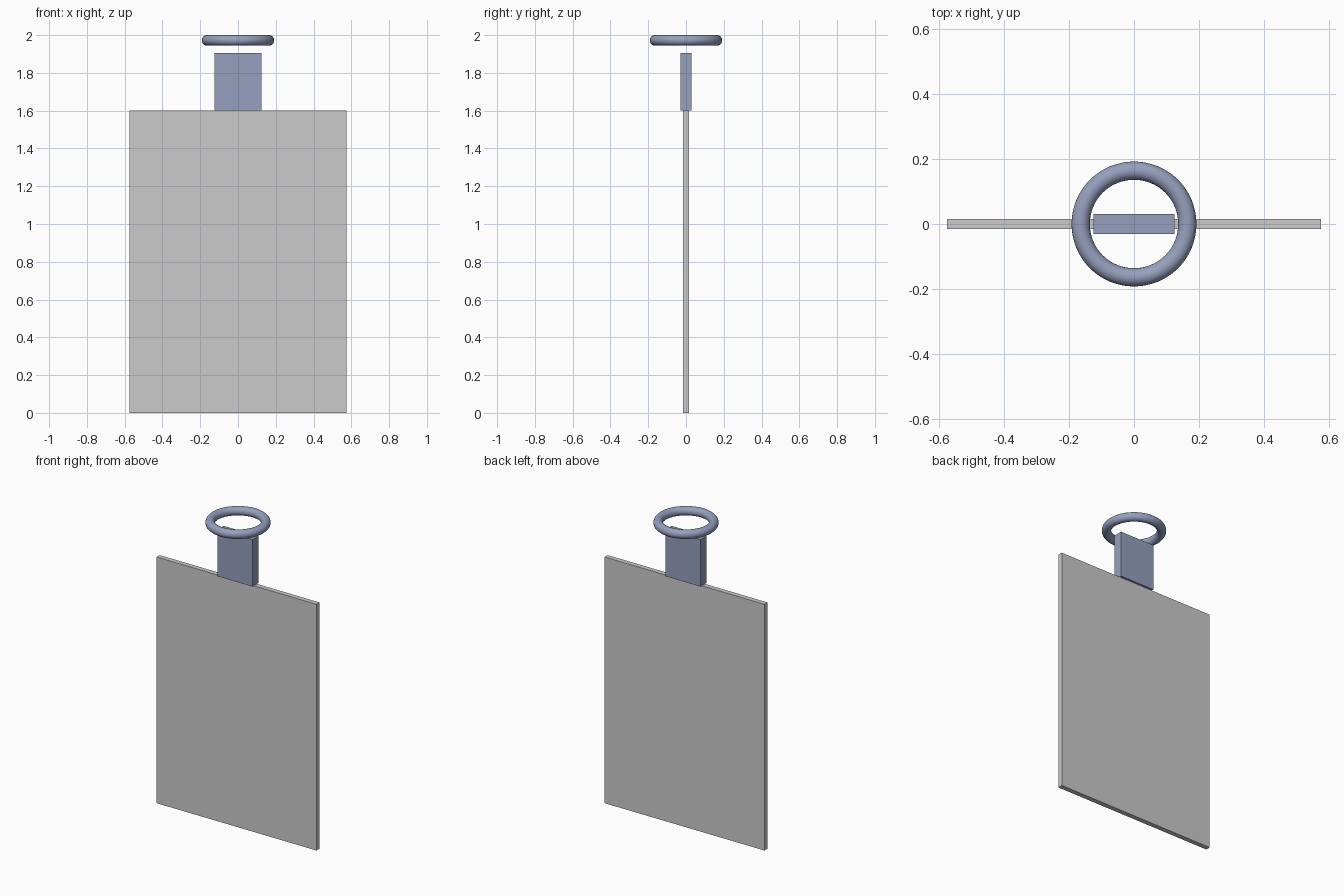
import bpy

cube = bpy.data.objects.get("Cube")
if cube:
    bpy.data.objects.remove(cube, do_unlink=True)


def make_material(name, colour):
    mat = bpy.data.materials.new(name)
    mat.use_nodes = True
    rgba = (*colour, 1)
    mat.diffuse_color = rgba
    mat.node_tree.nodes["Principled BSDF"].inputs["Base Color"].default_value = rgba
    return mat


def box(name, size, bottom, mat):
    bpy.ops.mesh.primitive_cube_add(size=1, location=(0, 0, bottom + size[2] / 2))
    obj = bpy.context.object
    obj.name = name
    obj.scale = size
    bpy.ops.object.transform_apply(location=False, rotation=False, scale=True)
    obj.data.materials.append(mat)
    return obj


card_grey = make_material("card grey", (0.6, 0.6, 0.6))
blue_metal = make_material("blue grey metal", (0.3, 0.35, 0.51))

# Flat card and the strap standing on its top edge
card = box("card", (1.15, 0.032, 1.6), 0, card_grey)
strap = box("strap", (0.25, 0.06, 0.305), 1.6, blue_metal)

# Horizontal ring floating over the strap
bpy.ops.mesh.primitive_torus_add(major_radius=0.164, minor_radius=0.028,
                                 major_segments=64, minor_segments=24,
                                 location=(0, 0, 1.972))
ring = bpy.context.object
ring.name = "ring"
ring.data.materials.append(blue_metal)
bpy.ops.object.shade_smooth()
